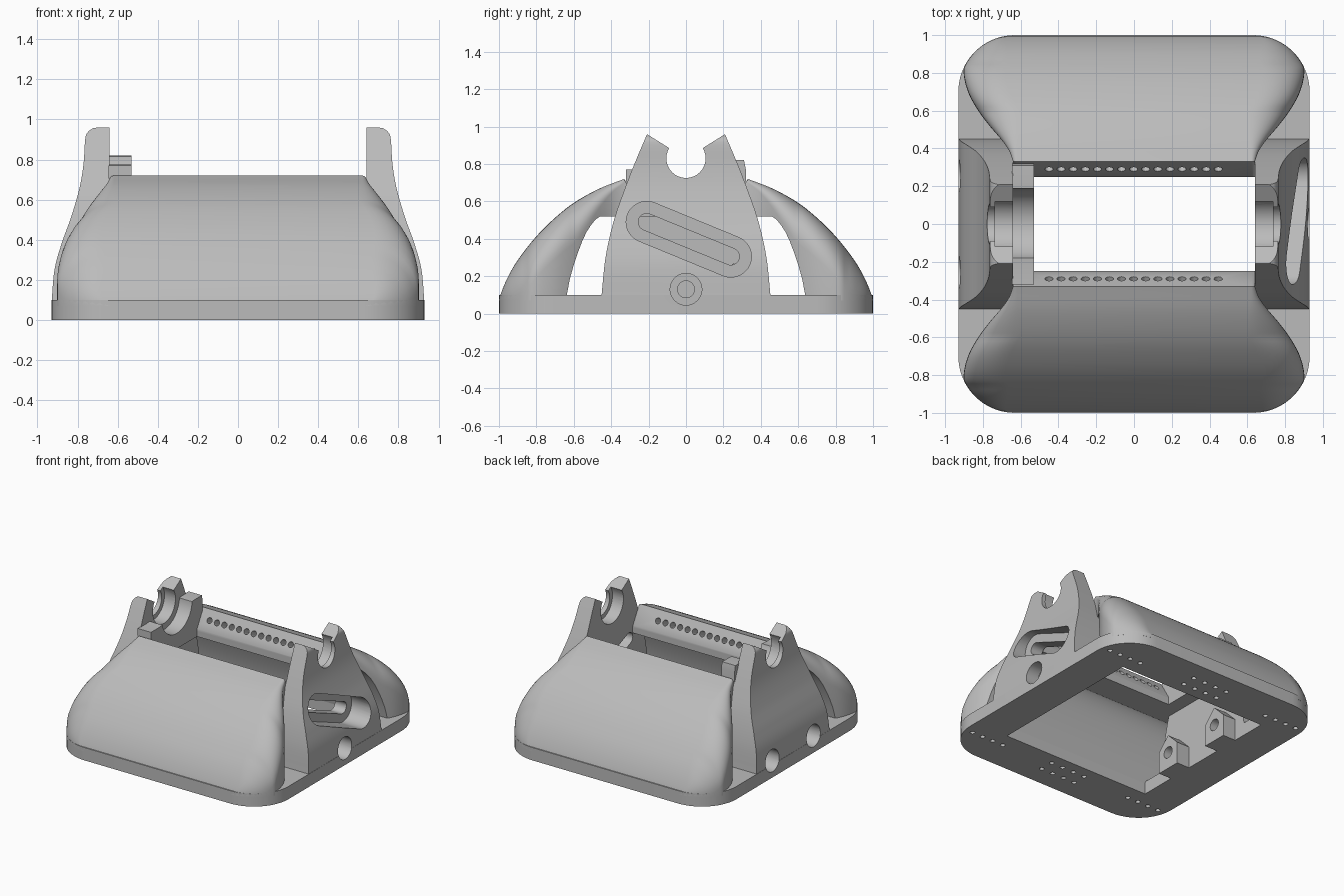
import bpy, bmesh, math
from mathutils import Matrix, Vector

if "Cube" in bpy.data.objects:
    bpy.data.objects.remove(bpy.data.objects["Cube"], do_unlink=True)

grey = bpy.data.materials.new("plain grey")
grey.use_nodes = True
grey.diffuse_color = (0.5, 0.5, 0.5, 1)
grey.node_tree.nodes["Principled BSDF"].inputs["Base Color"].default_value = (0.5, 0.5, 0.5, 1)


def smooth_curve(pts, n=8):
    """Dense Catmull-Rom curve through 2D points."""
    p = [Vector(q) for q in pts]
    p = [2 * p[0] - p[1]] + p + [2 * p[-1] - p[-2]]
    out = []
    for a, b, c, d in zip(p, p[1:], p[2:], p[3:]):
        for i in range(n):
            t = i / n
            out.append(0.5 * (2 * b + (c - a) * t + (2 * a - 5 * b + 4 * c - d) * t**2
                              + (3 * b - a - 3 * c + d) * t**3))
    return out + [p[-2]]


def value_at(line, u):
    """Read the second coordinate of a curve at first coordinate u."""
    for a, b in zip(line, line[1:]):
        if a[0] <= u <= b[0] and b[0] > a[0]:
            return a[1] + (b[1] - a[1]) * (u - a[0]) / (b[0] - a[0])
    return line[0][1] if u < line[0][0] else line[-1][1]


def make(name, bm):
    bmesh.ops.recalc_face_normals(bm, faces=bm.faces)
    mesh = bpy.data.meshes.new(name)
    bm.to_mesh(mesh)
    bm.free()
    mesh.materials.append(grey)
    ob = bpy.data.objects.new(name, mesh)
    bpy.context.collection.objects.link(ob)
    return ob


def loft(name, rings):
    """Skin closed rings of equal length and cap both ends."""
    bm = bmesh.new()
    rows = [[bm.verts.new(p) for p in ring] for ring in rings]
    for r, s in zip(rows, rows[1:]):
        for i in range(len(r)):
            j = (i + 1) % len(r)
            bm.faces.new((r[i], r[j], s[j], s[i]))
    bm.faces.new(rows[0])
    bm.faces.new(rows[-1])
    return make(name, bm)


def prism(name, outline, x0, x1):
    """Extrude a (y, z) outline along x."""
    return loft(name, [[(x, y, z) for y, z in outline] for x in (x0, x1)])


def stadium(a, b, r, n=16):
    """Outline of a round-ended slot from a to b; a circle when a equals b."""
    ang = math.atan2(b[1] - a[1], b[0] - a[0])
    pts = []
    for c, start in ((b, ang - math.pi / 2), (a, ang + math.pi / 2)):
        for i in range(n + (a != b)):
            t = start + math.pi * i / n
            pts.append((c[0] + r * math.cos(t), c[1] + r * math.sin(t)))
    return pts


def pegs(name, places, radius, depth, axis):
    """Many small cylinders for drilling."""
    bm = bmesh.new()
    turn = Vector((0, 0, 1)).rotation_difference(Vector(axis)).to_matrix().to_4x4()
    for p in places:
        bmesh.ops.create_cone(bm, cap_ends=True, segments=14, radius1=radius, radius2=radius,
                              depth=depth, matrix=Matrix.Translation(p) @ turn)
    return make(name, bm)


def cut(targets, cutter):
    cutter.hide_render = True
    for ob in targets:
        mod = ob.modifiers.new("cut", "BOOLEAN")
        mod.operation, mod.solver, mod.object = "DIFFERENCE", "EXACT", cutter
        bpy.context.view_layer.objects.active = ob
        bpy.ops.object.modifier_apply(modifier=mod.name)
    bpy.data.objects.remove(cutter, do_unlink=True)


def box(y0, y1, z0, z1):
    return [(y0, z0), (y1, z0), (y1, z1), (y0, z1)]


# Base frame: rounded plate with a square opening
plan = []
for k, (sx, sy) in enumerate(((1, 1), (-1, 1), (-1, -1), (1, -1))):
    for i in range(13):
        t = math.pi / 2 * (k + i / 12)
        plan.append((sx * 0.63 + 0.3 * math.cos(t), sy * 0.7 + 0.3 * math.sin(t)))
base = loft("base_frame", [[(x, y, z) for x, y in plan] for z in (0, 0.1)])
cut([base], prism("opening", box(-0.64, 0.64, -0.1, 0.3), -0.64, 0.64))
rows = [(sx * (0.58 + 0.093 * i), sy * 0.76, 0) for sx in (-1, 1) for sy in (-1, 1) for i in range(4)]
rows += [(-0.15 + 0.1 * i, s * y, 0) for s in (-1, 1) for y in (0.73, 0.84) for i in range(4)]
cut([base], pegs("mount_holes", rows, 0.018, 0.1, (0, 0, 1)))

# Front and back shells: sections in x-z swept along y
top = smooth_curve([(0.33, 0.72), (0.47, 0.665), (0.61, 0.585), (0.73, 0.485), (0.82, 0.39),
                    (0.9, 0.285), (0.95, 0.2), (0.985, 0.12), (1.0, 0.07)])
under = smooth_curve([(0.47, 0.52), (0.53, 0.44), (0.58, 0.32), (0.62, 0.19), (0.64, 0.07)])
side = smooth_curve([(0.33, 0.64), (0.39, 0.662), (0.45, 0.705), (0.52, 0.765), (0.6, 0.825),
                     (0.69, 0.875), (0.78, 0.9), (0.85, 0.9), (1.0, 0.9)])


def section(y):
    h = value_at([(0.25, 0.58)] + top, y)
    b = value_at(under, y)
    w = value_at(side, y)
    if y > 0.7:
        w = min(w, 0.63 + math.sqrt(max(0, 0.09 - (y - 0.7) ** 2)))
    r = max(0.001, min(0.22, 0.02 + (w - 0.64) * 1.1, 0.65 * h, 0.9 * (h - b)))
    right = [(w, b)]
    for i in range(11):
        t = math.pi / 2 * i / 10
        right.append((w - r + r * math.cos(t), h - r + r * math.sin(t)))
    return right + [(-x, z) for x, z in reversed(right)]


steps = [0.25] + [1.0 - 0.67 * (1 - i / 40) ** 1.6 for i in range(41)]
shells = []
for name, s in (("back_shell", 1), ("front_shell", -1)):
    shell = loft(name, [[(x, s * y, z) for x, z in section(y)] for y in steps])
    holes = [(-0.45 + 0.064 * i, s * 0.29, 0.65) for i in range(15)]
    cut([shell], pegs("rail_holes", holes, 0.022, 0.14, (0, -s * 0.87, 0.5)))
    shells.append(shell)

# Side towers with a round cradle at the top
outer = smooth_curve([(0.08, 0.93), (0.25, 0.915), (0.38, 0.88), (0.52, 0.83), (0.66, 0.79),
                      (0.78, 0.77), (0.9, 0.762), (0.935, 0.75), (0.955, 0.725), (0.96, 0.7)])
width = smooth_curve([(0.08, 0.453), (0.3, 0.43), (0.5, 0.385), (0.7, 0.315), (0.85, 0.255), (0.96, 0.208)])
centre = (0, 0.83)
towers = {}
for name, s in (("left_tower", 1), ("right_tower", -1)):
    rings = []
    for z, x in outer:
        y = value_at(width, z)
        rings.append([(s * 0.64, -y, z), (s * x, -y, z), (s * x, y, z), (s * 0.64, y, z)])
    tower = towers[s] = loft(name, rings)
    cut([tower], prism("mouth", [(-0.09, 0.885), (0.09, 0.885), (0.25, 0.985), (0.25, 1.1),
                                 (-0.25, 1.1), (-0.25, 0.985)], s * 0.5, s))
    cut([tower], prism("cradle", stadium(centre, centre, 0.105), s * 0.5, s))
    cut([tower], prism("cradle_recess", stadium(centre, centre, 0.14), s * 0.5, s * 0.735))

# Slanted slot in the left tower, wide outside and narrow through
for r, x0 in ((0.11, 0.74), (0.045, 0.55)):
    cut([towers[1]], prism("slot", stadium((-0.21, 0.49), (0.24, 0.305), r), x0, 1.1))

# Stepped screw holes: one on the left, two on the right
for s, y in ((1, 0), (-1, 0.255), (-1, -0.255)):
    for r, x0 in ((0.085, 0.82), (0.045, 0.45)):
        cut([base, towers[s]], prism("screw_hole", stadium((y, 0.13), (y, 0.13), r), s * x0, s * 1.1))

# Saddle block inside the right tower
saddle = prism("saddle_block", [(-0.32, 0.52), (0.32, 0.52), (0.32, 0.77), (0.31, 0.82),
                                (0.22, 0.82), (-0.22, 0.77), (-0.32, 0.77)], -0.645, -0.53)
cut([saddle], prism("saddle_round", stadium(centre, centre, 0.19), -0.75, -0.4))

# Peaked screw bosses at the foot of the right tower
bosses = []
for name, y in (("back_boss", 0.255), ("front_boss", -0.255)):
    bosses.append(prism(name, [(y - 0.1, 0), (y + 0.1, 0), (y + 0.1, 0.17), (y, 0.27), (y - 0.1, 0.17)],
                        -0.645, -0.53))
    cut(bosses[-1:], prism("boss_hole", stadium((y, 0.13), (y, 0.13), 0.045), -0.8, -0.4))

# Smooth shading with sharp edges kept
bpy.ops.object.select_all(action="DESELECT")
for ob in [base, saddle] + shells + list(towers.values()) + bosses:
    ob.select_set(True)
    bpy.context.view_layer.objects.active = ob
bpy.ops.object.shade_smooth_by_angle(angle=math.radians(32))
